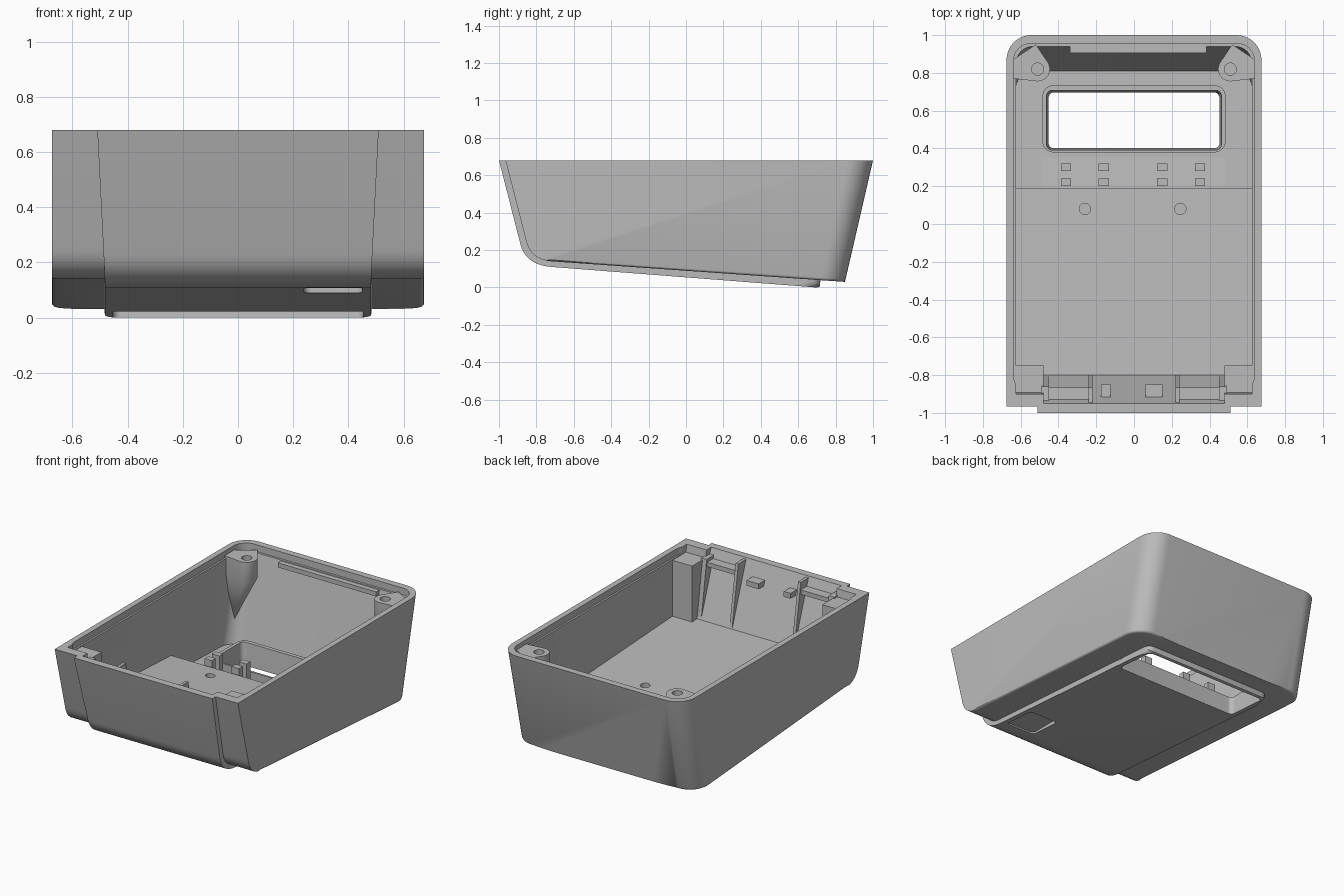
import bpy, bmesh, math
from mathutils import Vector

if "Cube" in bpy.data.objects:
    bpy.data.objects.remove(bpy.data.objects["Cube"])

grey = bpy.data.materials.new("light_grey_plastic")
grey.use_nodes = True
colour = (0.5, 0.5, 0.5, 1)
grey.diffuse_color = colour
grey.node_tree.nodes["Principled BSDF"].inputs["Base Color"].default_value = colour


def finish(name, bm):
    bmesh.ops.recalc_face_normals(bm, faces=bm.faces)
    me = bpy.data.meshes.new(name)
    bm.to_mesh(me)
    bm.free()
    me.materials.append(grey)
    ob = bpy.data.objects.new(name, me)
    bpy.context.collection.objects.link(ob)
    return ob


def loft(bottom, top):
    """Solid between two matching point loops."""
    bm = bmesh.new()
    a = [bm.verts.new(p) for p in bottom]
    b = [bm.verts.new(p) for p in top]
    bm.faces.new(a)
    bm.faces.new(b)
    n = len(a)
    for i in range(n):
        bm.faces.new((a[i], a[(i + 1) % n], b[(i + 1) % n], b[i]))
    bmesh.ops.recalc_face_normals(bm, faces=bm.faces)
    return bm


def prism(x0, x1, profile):
    """Side profile (y, z) extruded across x."""
    return loft([(x0, y, z) for y, z in profile], [(x1, y, z) for y, z in profile])


def box(x0, x1, y0, y1, z0, z1):
    return prism(x0, x1, [(y0, z0), (y1, z0), (y1, z1), (y0, z1)])


def rounded(cx, cy, hx, hy, r, z0, z1, grow=0.0):
    """Rounded rectangle raised along z, optionally flared at the top."""
    def ring(z, g):
        pts = []
        for k, (sx, sy) in enumerate(((1, 1), (-1, 1), (-1, -1), (1, -1))):
            for i in range(9):
                a = math.pi / 2 * (k + i / 8)
                pts.append((cx + sx * (hx + g - r) + r * math.cos(a),
                            cy + sy * (hy + g - r) + r * math.sin(a), z))
        return pts
    return loft(ring(z0, 0), ring(z1, grow))


def arc(a, c, b, n=10):
    """Quadratic curve from a to b pulled toward c."""
    a, b, c = Vector(a), Vector(b), Vector(c)
    return [tuple(a * (1 - t) ** 2 + c * 2 * t * (1 - t) + b * t * t)
            for t in (i / n for i in range(n + 1))]


def round_edges(bm, radius, rule, segments=10):
    edges = [e for e in bm.edges if rule(e.verts[0].co, e.verts[1].co)]
    bmesh.ops.bevel(bm, geom=edges, offset=radius, segments=segments,
                    profile=0.5, affect='EDGES')


def cut(ob, *shapes):
    for bm in shapes:
        cutter = finish("cutter", bm)
        cutter.hide_render = True
        mod = ob.modifiers.new("cut", 'BOOLEAN')
        mod.operation, mod.solver, mod.object = 'DIFFERENCE', 'EXACT', cutter
        bpy.context.view_layer.objects.active = ob
        bpy.ops.object.modifier_apply(modifier=mod.name)
        bpy.data.objects.remove(cutter)


def back_corner(a, b):
    return abs(a.x - b.x) < 1e-4 and min(a.y, b.y) > 0.75 and abs(a.z - b.z) > 0.3


def window():
    return rounded(0, 0.55, 0.445, 0.14, 0.03, -0.1, 0.25, 0.025)


# Main tray, hollowed out with a raised front floor
front_arc = arc((-0.855, 0.25), (-0.83, 0.148), (-0.72, 0.14))
shell = prism(-0.675, 0.675, [(-0.965, 0.68)] + front_arc + [(0.85, 0.03), (1.0, 0.68)])
round_edges(shell, 0.13, back_corner)
round_edges(shell, 0.015, lambda a, b: max(a.z, b.z) < 0.145 and abs(a.x - b.x) < 0.2
            and max(abs(a.x), abs(b.x)) > 0.5, 3)
shell = finish("tray_shell", shell)
cavity = prism(-0.625, 0.625, [(-0.957, 0.70), (-0.80, 0.26), (0.19, 0.21),
                               (0.19, 0.085), (0.81, 0.065), (0.955, 0.70)])
round_edges(cavity, 0.09, back_corner)
cut(shell, cavity, rounded(0, 0.03, 0.637, 0.925, 0.09, 0.635, 0.75), window())
for x in (-0.26, 0.245):
    cut(shell, rounded(x, 0.08, 0.03, 0.03, 0.0299, 0.14, 0.4))

# Raised panel wrapping the front and the underside
panel = prism(-1, 1, [(-1.0, 0.68)] + arc((-0.885, 0.23), (-0.855, 0.12), (-0.72, 0.11))
              + [(0.70, 0.0), (0.715, 0.005), (0.72, 0.05), (-0.70, 0.165),
                 (-0.835, 0.26), (-0.955, 0.68)])
for v in panel.verts:
    v.co.x *= 0.483 + 0.027 * max(0, (v.co.z - 0.15) / 0.53)
round_edges(panel, 0.05, lambda a, b: abs(a.x - b.x) < 1e-4 and min(a.y, b.y) > 0.69, 6)
panel = finish("outer_panel", panel)
cut(panel, window(), rounded(0.345, -0.575, 0.105, 0.115, 0.025, 0.0, 0.118))

# Raised frame around the window
frame = finish("window_frame", rounded(0, 0.557, 0.485, 0.178, 0.06, 0.055, 0.15))
cut(frame, window())

parts = [shell, panel, frame]

for s, side in ((-1, "right"), (1, "left")):
    # Tapered screw boss in each back corner
    bm = bmesh.new()
    for z in (0.52, 0.65):
        for i in range(24):
            a = math.tau * i / 24
            bm.verts.new((s * (0.51 + 0.065 * math.cos(a)), 0.82 + 0.065 * math.sin(a), z))
        for y in (0.77, 0.87):
            bm.verts.new((s * 0.64, y, z))
        bm.verts.new((s * 0.52, 0.95, z))
    bm.verts.new((s * 0.60, 0.82, 0.22))
    bmesh.ops.convex_hull(bm, input=bm.verts)
    boss = finish(side + "_screw_boss", bm)
    cut(boss, rounded(s * 0.51, 0.82, 0.032, 0.032, 0.0319, 0.55, 0.8))
    parts.append(boss)

    # Front corner pillar and the wall thickening behind the rim
    x0, x1 = sorted((s * 0.48, s * 0.64))
    parts.append(finish(side + "_front_pillar", prism(x0, x1, [
        (-0.75, 0.63), (-0.75, 0.22), (-0.82, 0.22), (-0.935, 0.63)])))
    parts.append(finish(side + "_front_corner_wall", prism(x0, x1, [
        (-0.90, 0.68), (-0.88, 0.55), (-0.92, 0.55), (-0.96, 0.68)])))
    x0, x1 = sorted((s * 0.45, s * 0.49))
    parts.append(finish(side + "_pillar_rib", prism(x0, x1, [
        (-0.86, 0.64), (-0.80, 0.24), (-0.84, 0.24), (-0.95, 0.64)])))

    # Front shelf with its supporting rib
    x0, x1 = sorted((s * 0.24, s * 0.46))
    parts.append(finish(side + "_front_shelf", prism(x0, x1, [
        (-0.865, 0.62), (-0.865, 0.59), (-0.93, 0.57), (-0.94, 0.62)])))
    x0, x1 = sorted((s * 0.22, s * 0.24))
    parts.append(finish(side + "_shelf_rib", prism(x0, x1, [
        (-0.865, 0.67), (-0.80, 0.27), (-0.83, 0.27), (-0.955, 0.67)])))

# Small hooks on the inside of the front wall
for name, x0, x1 in (("right_hook", -0.175, -0.125), ("left_hook", 0.06, 0.15)):
    parts.append(finish(name, box(x0, x1, -0.93, -0.85, 0.55, 0.585)))

# Circuit board clips in front of the window
for i, x in enumerate((-0.36, -0.16, 0.15, 0.35)):
    for j, y in enumerate((0.20, 0.28)):
        parts.append(finish(f"clip_{i + 1}_{j + 1}",
                            box(x - 0.027, x + 0.027, y, y + 0.04, 0.07, 0.25)))

# Catch ridge on the back wall
parts.append(finish("back_catch_ridge", box(-0.34, 0.385, 0.905, 0.95, 0.60, 0.63)))

bpy.ops.object.select_all(action='DESELECT')
for ob in parts:
    ob.select_set(True)
    bpy.context.view_layer.objects.active = ob
bpy.ops.object.shade_smooth_by_angle(angle=math.radians(30))
